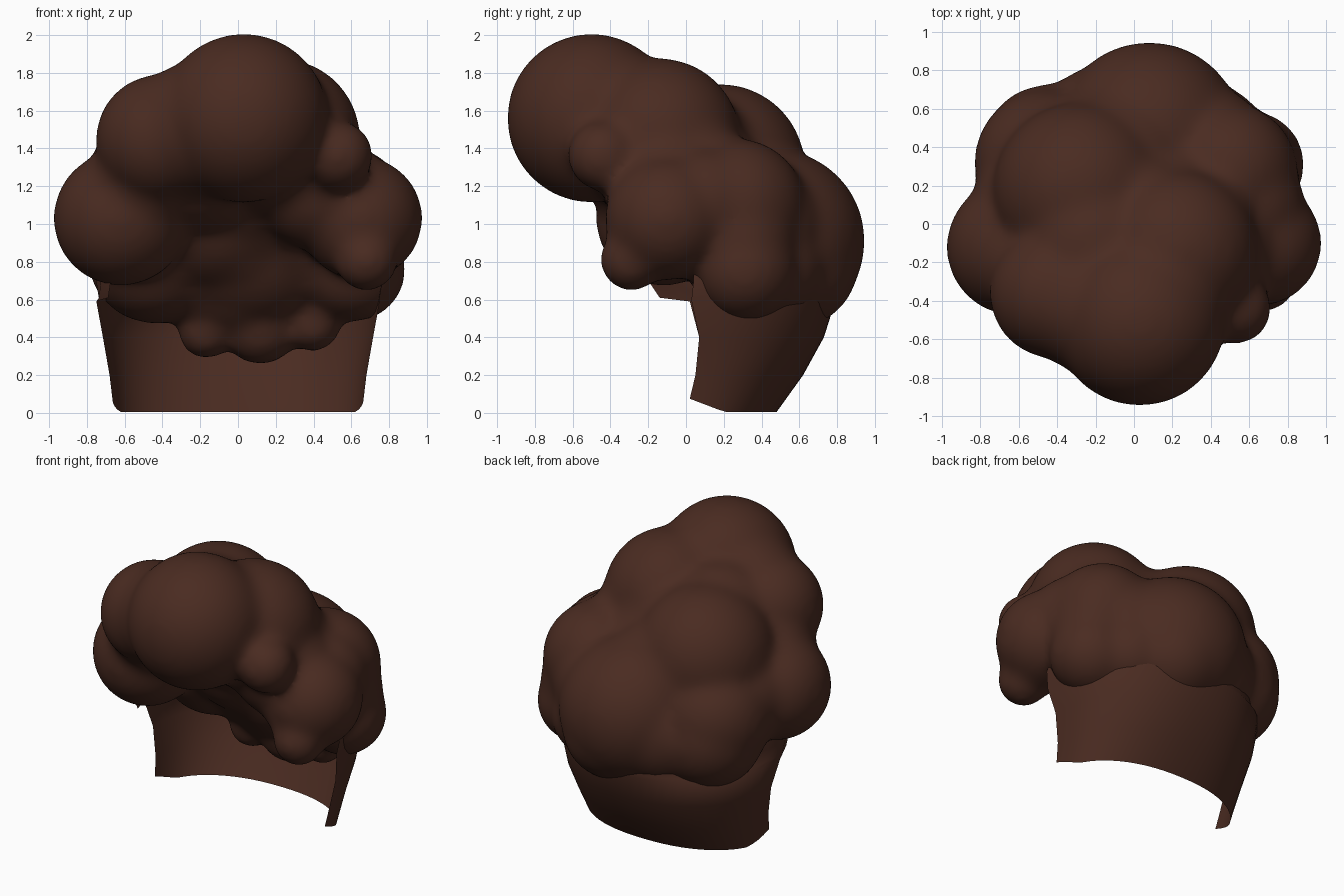
import bpy, bmesh, math
from mathutils import Matrix

brown = bpy.data.materials.new("dark brown")
brown.diffuse_color = (0.068, 0.024, 0.015, 1)


def make_object(name, bm):
    mesh = bpy.data.meshes.new(name)
    bm.to_mesh(mesh)
    bm.free()
    mesh.materials.append(brown)
    for p in mesh.polygons:
        p.use_smooth = True
    obj = bpy.data.objects.new(name, mesh)
    bpy.context.collection.objects.link(obj)
    return obj


# Puffs of hair: x, y, z, radius
puffs = [
    (0.03, -0.50, 1.56, 0.45),    # forelock
    (-0.41, -0.36, 1.45, 0.345),  # front left
    (0.22, -0.14, 1.45, 0.43),    # crown
    (0.53, -0.44, 1.36, 0.19),    # small front curl
    (-0.62, -0.12, 1.03, 0.36),   # left side
    (0.65, -0.10, 1.03, 0.33),    # right side
    (0.68, -0.29, 0.81, 0.17),    # temple curl
    (-0.28, 0.18, 1.29, 0.455),   # back left, upper
    (-0.45, 0.32, 0.95, 0.385),   # back left, middle
    (0.49, 0.27, 1.09, 0.365),    # back right
    (0.61, 0.31, 0.76, 0.28),     # back right, lower
    (0.08, 0.46, 0.91, 0.49),     # back
    (0.15, 0.57, 0.79, 0.345),    # back, lower
    (-0.44, 0.37, 0.83, 0.36),    # back left, lower
    (-0.17, 0.40, 0.43, 0.15),    # inner nape curls
    (0.12, 0.42, 0.45, 0.20),
    (0.40, 0.38, 0.47, 0.15),
]
# Fillers that soften the valleys between puffs
puffs += [
    (-0.10, 0.28, 1.08, 0.46),
    (0.42, -0.10, 1.20, 0.34),
    (0.58, 0.10, 1.10, 0.31),
    (0.35, 0.36, 0.98, 0.37),
    (0.45, 0.35, 0.85, 0.30),
    (0.57, 0.29, 0.92, 0.30),
    (0.40, 0.44, 0.77, 0.29),
    (-0.15, 0.46, 0.82, 0.37),
    (-0.50, -0.22, 1.24, 0.30),
    (-0.52, 0.12, 1.05, 0.32),
    (-0.20, -0.10, 1.37, 0.42),
    (0.12, -0.32, 1.51, 0.40),
    (-0.22, -0.42, 1.50, 0.36),
]
# Sloping inner mass, from under the forelock down to the nape
for x in (-0.36, -0.18, 0.0, 0.18, 0.36):
    for y, z, r in ((0.02, 1.33, 0.38), (0.11, 1.21, 0.38), (0.20, 1.08, 0.37),
                    (0.27, 0.95, 0.36), (0.34, 0.82, 0.33), (0.38, 0.68, 0.27)):
        puffs.append((x, y, z, r - 0.25 * abs(x)))
bm = bmesh.new()
for x, y, z, r in puffs:
    bmesh.ops.create_icosphere(bm, subdivisions=4, radius=r,
                               matrix=Matrix.Translation((x, y, z)))
hair = make_object("hair_puffs", bm)

# Melt the puffs into one soft surface
melt = hair.modifiers.new("melt", "REMESH")
melt.mode = "VOXEL"
melt.voxel_size = 0.025
melt.use_smooth_shade = True
soften = hair.modifiers.new("soften", "SMOOTH")
soften.factor = 0.5
soften.iterations = 35

# Nape sheet, open at the front: z, half width, front y left, front y right, back y
rows = [
    (0.005, 0.665, 0.02, 0.02, 0.48),
    (0.20, 0.68, 0.05, 0.05, 0.62),
    (0.40, 0.715, 0.07, 0.07, 0.73),
    (0.59, 0.75, 0.02, 0.03, 0.79),
    (0.61, 0.75, -0.14, 0.03, 0.79),
    (0.70, 0.765, -0.20, 0.04, 0.80),
    (0.90, 0.70, -0.15, 0.04, 0.74),
]
STEPS = 32
bm = bmesh.new()
grid = []
for i, (z, half, left, right, back) in enumerate(rows):
    line = []
    for k in range(STEPS + 1):
        t = math.pi * k / STEPS
        c, s = math.cos(t), max(0.0, math.sin(t))
        u = s ** 0.9
        front = right if c > 0 else left
        y = front + (back - front) * u
        x = math.copysign(abs(c) ** 0.9, c) * half * (1 + 0.6 * min(y, 0))
        lift = 0.07 * max(0, 1 - u / 0.4) if i == 0 else 0   # clipped corner
        line.append(bm.verts.new((x, y, z + lift)))
    grid.append(line)
for low, high in zip(grid, grid[1:]):
    for k in range(STEPS):
        bm.faces.new((low[k], low[k + 1], high[k + 1], high[k]))
make_object("nape_hair", bm)
